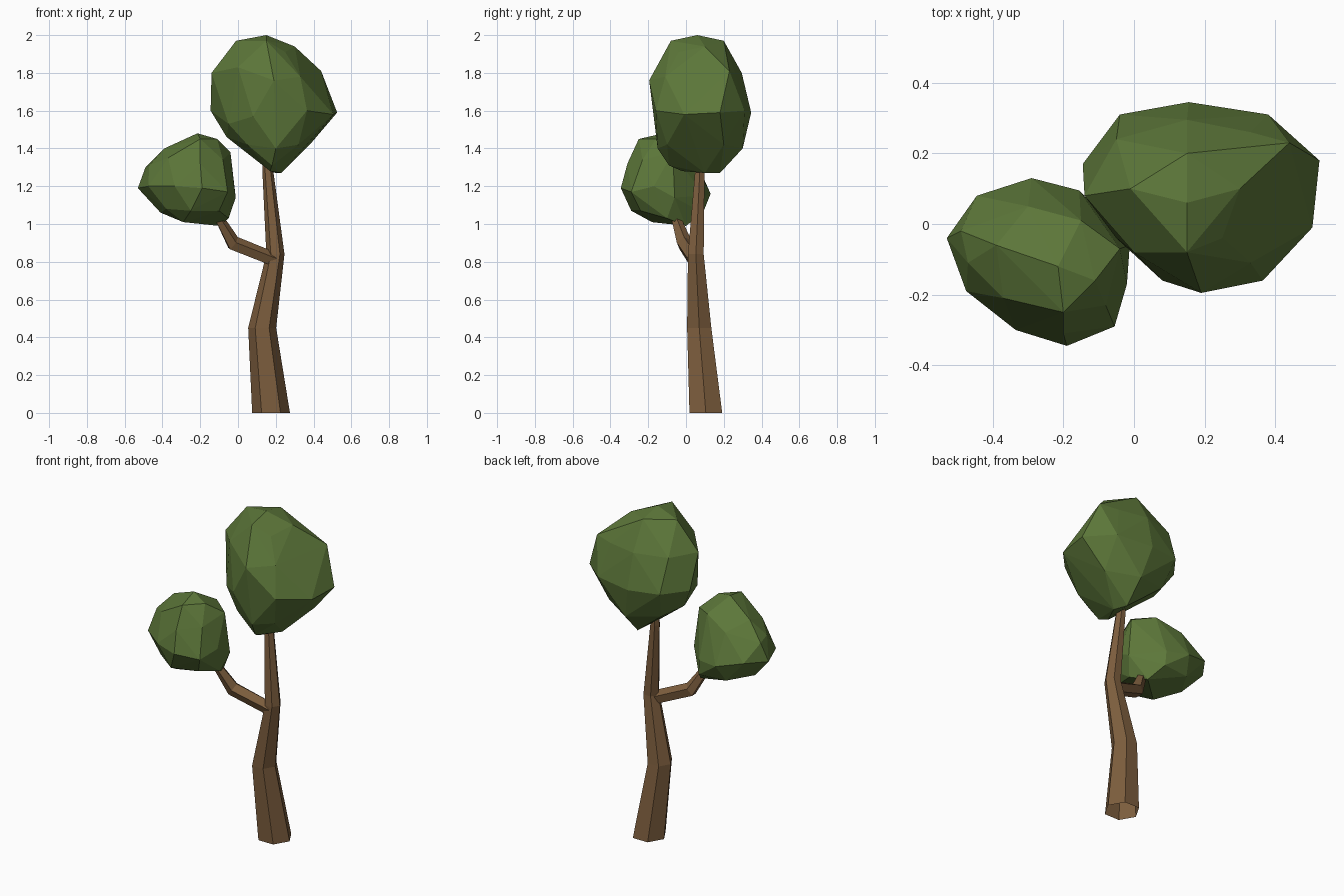
import bpy, bmesh, math
from mathutils import Vector

if "Cube" in bpy.data.objects:
    bpy.data.objects.remove(bpy.data.objects["Cube"], do_unlink=True)


def make_material(name, colour):
    mat = bpy.data.materials.new(name)
    mat.use_nodes = True
    mat.diffuse_color = (*colour, 1)
    shader = mat.node_tree.nodes["Principled BSDF"]
    shader.inputs["Base Color"].default_value = (*colour, 1)
    shader.inputs["Roughness"].default_value = 0.9
    return mat


def finish(bm, name, material):
    mesh = bpy.data.meshes.new(name)
    bmesh.ops.recalc_face_normals(bm, faces=bm.faces)
    bm.to_mesh(mesh)
    bm.free()
    mesh.materials.append(material)
    obj = bpy.data.objects.new(name, mesh)
    bpy.context.collection.objects.link(obj)
    return obj


def tapered_limb(name, path, sides, material, level_rings=False):
    """Flat-sided limb through (centre, radius) stations, open at its foot."""
    bm = bmesh.new()
    centres = [Vector(centre) for centre, radius in path]
    rings = []
    for i, (centre, radius) in enumerate(path):
        before, after = centres[max(i - 1, 0)], centres[min(i + 1, len(path) - 1)]
        axis = Vector((0, 0, 1)) if level_rings else (after - before).normalized()
        side = Vector((0, 1, 0)).cross(axis).normalized()
        other = axis.cross(side)
        ring = []
        for k in range(sides):
            angle = math.tau * k / sides
            offset = side * math.cos(angle) + other * math.sin(angle)
            ring.append(bm.verts.new(centres[i] + offset * radius))
        rings.append(ring)
    for low, high in zip(rings, rings[1:]):
        for k in range(sides):
            n = (k + 1) % sides
            bm.faces.new((low[k], low[n], high[n], high[k]))
    bm.faces.new(rings[-1])
    return finish(bm, name, material)


def leaf_clump(name, corners, material):
    """Faceted clump of leaves: a tight skin around its outer corners."""
    bm = bmesh.new()
    for corner in corners:
        bm.verts.new(corner)
    bmesh.ops.convex_hull(bm, input=bm.verts)
    loose = [v for v in bm.verts if not v.link_faces]
    bmesh.ops.delete(bm, geom=loose, context="VERTS")
    return finish(bm, name, material)


bark = make_material("bark brown", (0.205, 0.112, 0.048))
leaf = make_material("leaf green", (0.107, 0.182, 0.041))

# Bent six-sided trunk
tapered_limb("trunk", [
    ((0.175, 0.105, 0), 0.1),
    ((0.128, 0.07, 0.45), 0.074),
    ((0.198, 0.052, 0.84), 0.048),
    ((0.158, 0.073, 1.28), 0.029),
    ((0.158, 0.075, 1.42), 0.025),
], 6, bark, level_rings=True)

# Side branch
tapered_limb("branch", [
    ((0.19, 0.045, 0.81), 0.04),
    ((-0.026, -0.01, 0.897), 0.042),
    ((-0.095, -0.05, 1.02), 0.027),
    ((-0.14, -0.08, 1.12), 0.022),
], 5, bark)

# Large upper crown, from its top down
leaf_clump("upper_crown", [
    # Top
    (0.15, 0.06, 2), (0.15, -0.08, 1.97), (0.15, 0.2, 1.97),
    (-0.01, 0.1, 1.97), (0.3, 0.1, 1.94), (0.25, -0.04, 1.91),
    # Shoulder
    (0.44, 0.23, 1.81), (0.33, -0.11, 1.78), (0.19, -0.195, 1.76),
    (0, -0.08, 1.83), (-0.14, 0.08, 1.8), (-0.05, 0.24, 1.8),
    (0.15, 0.295, 1.8), (0.33, 0.26, 1.8),
    # Widest part
    (0.525, 0.18, 1.59), (0.505, -0.01, 1.58), (0.365, -0.16, 1.6),
    (0.08, -0.16, 1.57), (-0.05, -0.04, 1.53), (-0.145, 0.17, 1.6),
    (-0.04, 0.31, 1.6), (0.155, 0.345, 1.59), (0.38, 0.31, 1.6),
    # Underside
    (0.38, 0.2, 1.42), (0.32, -0.1, 1.42), (0.2, -0.15, 1.4),
    (0.05, -0.08, 1.42), (-0.06, 0.1, 1.46), (0, 0.24, 1.43),
    (0.2, 0.3, 1.4), (0.18, -0.09, 1.31), (0.17, -0.02, 1.28),
    (0.23, 0.1, 1.27), (0.2, 0.18, 1.27),
], leaf)

# Small crown on the branch, from its top down
leaf_clump("lower_crown", [
    # Top
    (-0.215, -0.12, 1.48), (-0.11, -0.16, 1.45), (-0.2, -0.25, 1.45),
    (-0.39, -0.06, 1.4), (-0.15, 0.01, 1.4), (-0.04, -0.07, 1.38),
    # Shoulder
    (-0.49, -0.02, 1.3), (-0.47, -0.11, 1.31), (-0.37, -0.21, 1.35),
    (-0.2, -0.31, 1.32), (-0.08, -0.23, 1.34), (-0.3, 0.05, 1.34),
    # Widest part
    (-0.53, -0.04, 1.19), (-0.445, 0.08, 1.2), (-0.29, 0.13, 1.16),
    (-0.155, 0.095, 1.15), (-0.012, -0.06, 1.14), (-0.02, -0.17, 1.2),
    (-0.055, -0.29, 1.17), (-0.19, -0.345, 1.19), (-0.335, -0.3, 1.2),
    (-0.475, -0.19, 1.2),
    # Underside
    (-0.41, -0.08, 1.06), (-0.38, -0.2, 1.08), (-0.25, -0.29, 1.07),
    (-0.1, -0.24, 1.07), (-0.05, -0.1, 1.03), (-0.15, 0.09, 1.06),
    (-0.32, 0.07, 1.06), (-0.29, -0.18, 1.01), (-0.1, 0, 0.99),
], leaf)
